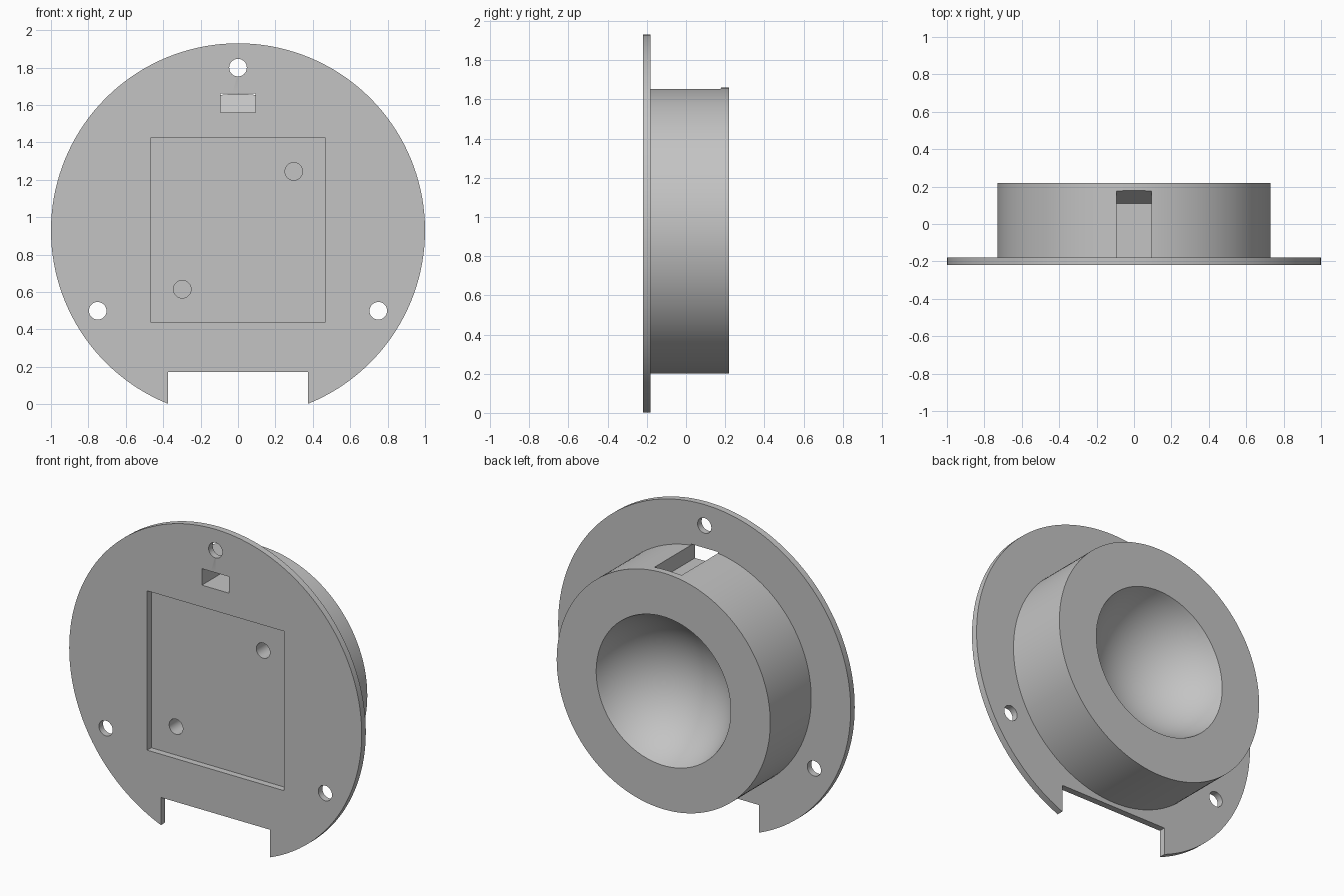
import bpy
import bmesh
from math import sin, cos, asin, radians, tau
from mathutils import Vector, Matrix

cube = bpy.data.objects.get("Cube")
if cube:
    bpy.data.objects.remove(cube)

CENTRE_Z = 0.93
FRONT, PLATE_BACK, BACK = -0.22, -0.18, 0.22
PLATE_R, DRUM_R, BOWL_R, BOWL_DEPTH = 1.0, 0.73, 0.46, 0.33
HOLE_R = 0.047

grey = bpy.data.materials.new("plain grey")
grey.use_nodes = True
grey.diffuse_color = (0.55, 0.55, 0.55, 1)
grey.node_tree.nodes["Principled BSDF"].inputs["Base Color"].default_value = grey.diffuse_color


def finish(name, bm):
    """Turn a bmesh into an object with outward normals."""
    bmesh.ops.recalc_face_normals(bm, faces=bm.faces)
    mesh = bpy.data.meshes.new(name)
    bm.to_mesh(mesh)
    bm.free()
    mesh.materials.append(grey)
    obj = bpy.data.objects.new(name, mesh)
    bpy.context.collection.objects.link(obj)
    return obj


def lathe(name, profile, steps):
    """Spin (radius, y) points around the horizontal axis."""
    bm = bmesh.new()
    verts = [bm.verts.new((r, y, CENTRE_Z)) for r, y in profile]
    edges = [bm.edges.new(pair) for pair in zip(verts, verts[1:])]
    bmesh.ops.spin(bm, geom=verts + edges, cent=(0, 0, CENTRE_Z), axis=(0, 1, 0),
                   angle=tau, steps=steps)
    bmesh.ops.remove_doubles(bm, verts=bm.verts, dist=1e-4)
    return finish(name, bm)


def prism(name, outline, x0, x1):
    """Extrude a (y, z) outline from x0 to x1."""
    bm = bmesh.new()
    face = bm.faces.new([bm.verts.new((x0, y, z)) for y, z in outline])
    out = bmesh.ops.extrude_face_region(bm, geom=[face])
    moved = [v for v in out["geom"] if isinstance(v, bmesh.types.BMVert)]
    bmesh.ops.translate(bm, verts=moved, vec=Vector((x1 - x0, 0, 0)))
    return finish(name, bm)


def box(name, x0, x1, y0, y1, z0, z1):
    return prism(name, [(y0, z0), (y1, z0), (y1, z1), (y0, z1)], x0, x1)


def rod(name, x, z, y0, y1):
    bm = bmesh.new()
    place = Matrix.Translation((x, (y0 + y1) / 2, z)) @ Matrix.Rotation(radians(90), 4, "X")
    bmesh.ops.create_cone(bm, cap_ends=True, segments=40, radius1=HOLE_R,
                          radius2=HOLE_R, depth=y1 - y0, matrix=place)
    return finish(name, bm)


# Flanged drum with a spherical bowl in its back
sphere_r = (BOWL_R ** 2 + BOWL_DEPTH ** 2) / (2 * BOWL_DEPTH)
sphere_y = BACK - BOWL_DEPTH + sphere_r
rim = asin(BOWL_R / sphere_r)
bowl = [(sphere_r * sin(rim * i / 20), sphere_y - sphere_r * cos(rim * i / 20))
        for i in range(20, -1, -1)]
body = lathe("flanged_drum", [(0, FRONT), (PLATE_R, FRONT), (PLATE_R, PLATE_BACK),
                              (DRUM_R, PLATE_BACK), (DRUM_R, BACK)] + bowl, 144)

# Cutters: pocket, bottom notch, cable slot with a ramp, mounting holes, blind holes
cutters = [
    box("pocket_cutter", -0.467, 0.467, -0.4, PLATE_BACK, 0.44, 1.425),
    box("notch_cutter", -0.373, 0.373, -0.4, -0.1, -0.2, 0.173),
    prism("slot_cutter", [(-0.4, 1.56), (0.11, 1.56), (0.181, 1.662), (-0.4, 1.662)],
          -0.093, 0.093),
    rod("top_hole_cutter", 0, 1.8, -0.4, 0),
]
for side, tag in ((1, "left"), (-1, "right")):
    cutters.append(rod(f"{tag}_hole_cutter", side * 0.75, 0.5, -0.4, 0))
    cutters.append(rod(f"{tag}_blind_hole_cutter", side * 0.298, CENTRE_Z + side * 0.315,
                       -0.3, 0.02))

for cutter in cutters:
    cutter.hide_render = True
    mod = body.modifiers.new(cutter.name, "BOOLEAN")
    mod.operation = "DIFFERENCE"
    mod.solver = "EXACT"
    mod.object = cutter

# Apply the cuts, then drop the cutters
bpy.context.view_layer.objects.active = body
body.select_set(True)
for mod in list(body.modifiers):
    bpy.ops.object.modifier_apply(modifier=mod.name)
for cutter in cutters:
    bpy.data.objects.remove(cutter)

bpy.ops.object.select_all(action="DESELECT")
body.select_set(True)
bpy.ops.object.shade_smooth_by_angle(angle=radians(30))
